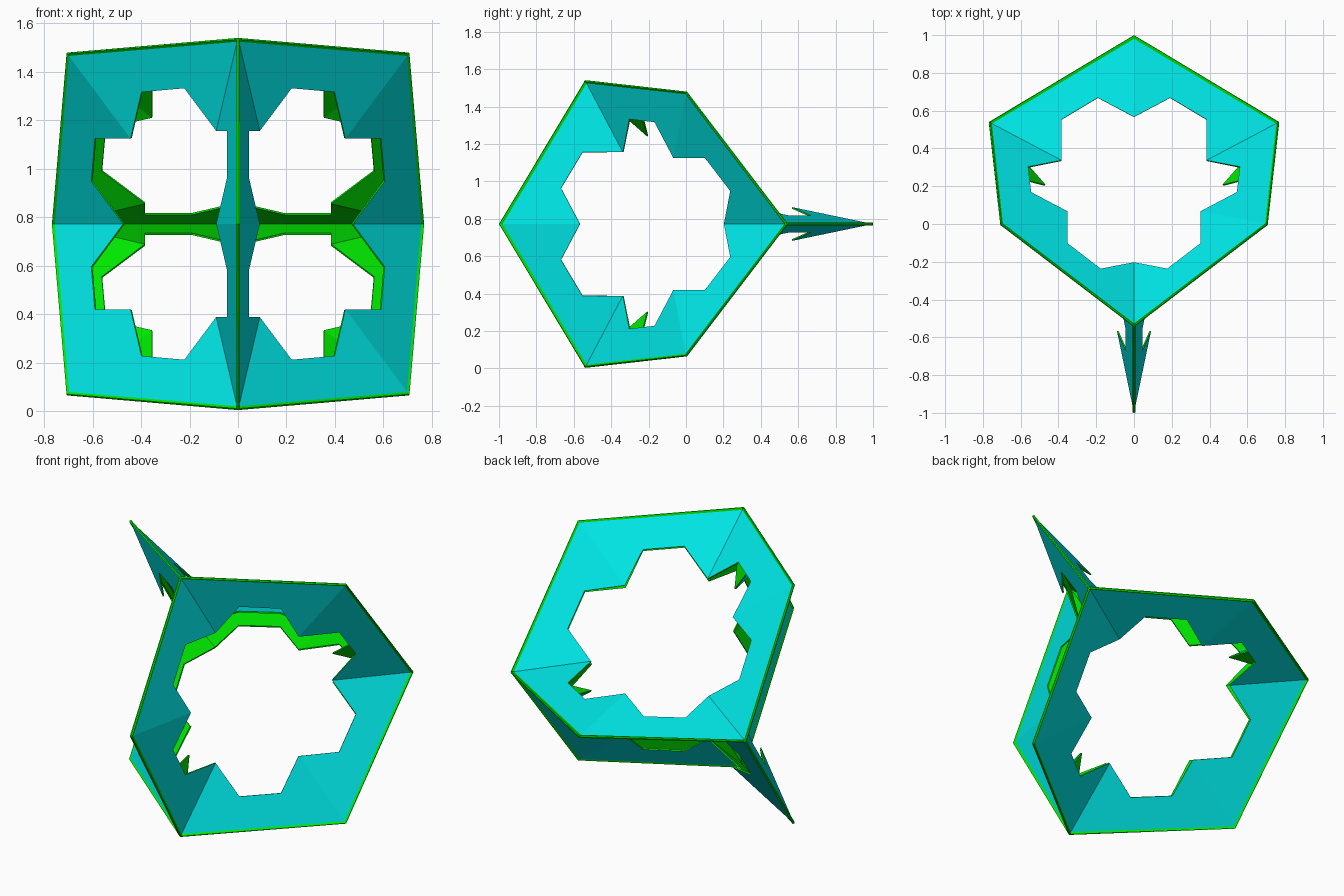
import bpy
from mathutils import Vector, Matrix

if "Cube" in bpy.data.objects:
    bpy.data.objects.remove(bpy.data.objects["Cube"])

MID_Z = 0.772
THICK = 0.008


def material(name, color):
    m = bpy.data.materials.new(name)
    m.diffuse_color = color
    m.use_nodes = True
    m.node_tree.nodes["Principled BSDF"].inputs["Base Color"].default_value = m.diffuse_color
    return m


teal = material("teal_outside", (0.0, 0.8, 0.8, 1))
green = material("green_inside", (0.0, 0.8, 0.0, 1))

# Skew hexagon of the right-hand ring, and the apex its six flat sectors fan from
corners = [Vector(p) for p in (
    (0, -1, 0), (0, -0.54, -0.768), (0.707, 0, -0.705),
    (0.768, 0.54, 0), (0.707, 0, 0.705), (0, -0.54, 0.768))]
apex = Vector((0.18, -0.135, 0))


def ring(name, turn):
    """Six planar sectors around a notched opening, thickened inward."""
    n = len(corners)
    verts = list(corners)
    for i in range(n):
        a, b = corners[i] - apex, corners[(i + 1) % n] - apex
        verts += [apex + a * 0.5,
                  apex + a * 0.5 + b * 0.25,
                  apex + a * 0.25 + b * 0.5]
    faces = []
    for i in range(n):
        j = (i + 1) % n
        k = n + 3 * i
        faces.append((i, j, n + 3 * j, k + 2, k + 1, k))
    mesh = bpy.data.meshes.new(name)
    mesh.from_pydata([turn @ v for v in verts], [], faces)
    # Keep the teal side facing away from the middle of the model
    mesh.update()
    centre = turn @ apex
    if sum(p.normal.dot(centre) for p in mesh.polygons) < 0:
        mesh.flip_normals()
    mesh.materials.append(teal)
    mesh.materials.append(green)
    obj = bpy.data.objects.new(name, mesh)
    obj.location.z = MID_Z
    bpy.context.collection.objects.link(obj)

    # Green lining and rim
    s = obj.modifiers.new("lining", 'SOLIDIFY')
    s.thickness = THICK
    s.offset = -1
    s.material_offset = 1
    s.material_offset_rim = 1
    return obj


# Four identical rings placed by rotation
half_turn = Matrix(((-1, 0, 0), (0, 1, 0), (0, 0, -1)))
upend = Matrix(((0, 0, 1), (0, -1, 0), (1, 0, 0)))
ring("right_ring", Matrix.Identity(3))
ring("left_ring", half_turn)
ring("top_ring", upend)
ring("bottom_ring", half_turn @ upend)
